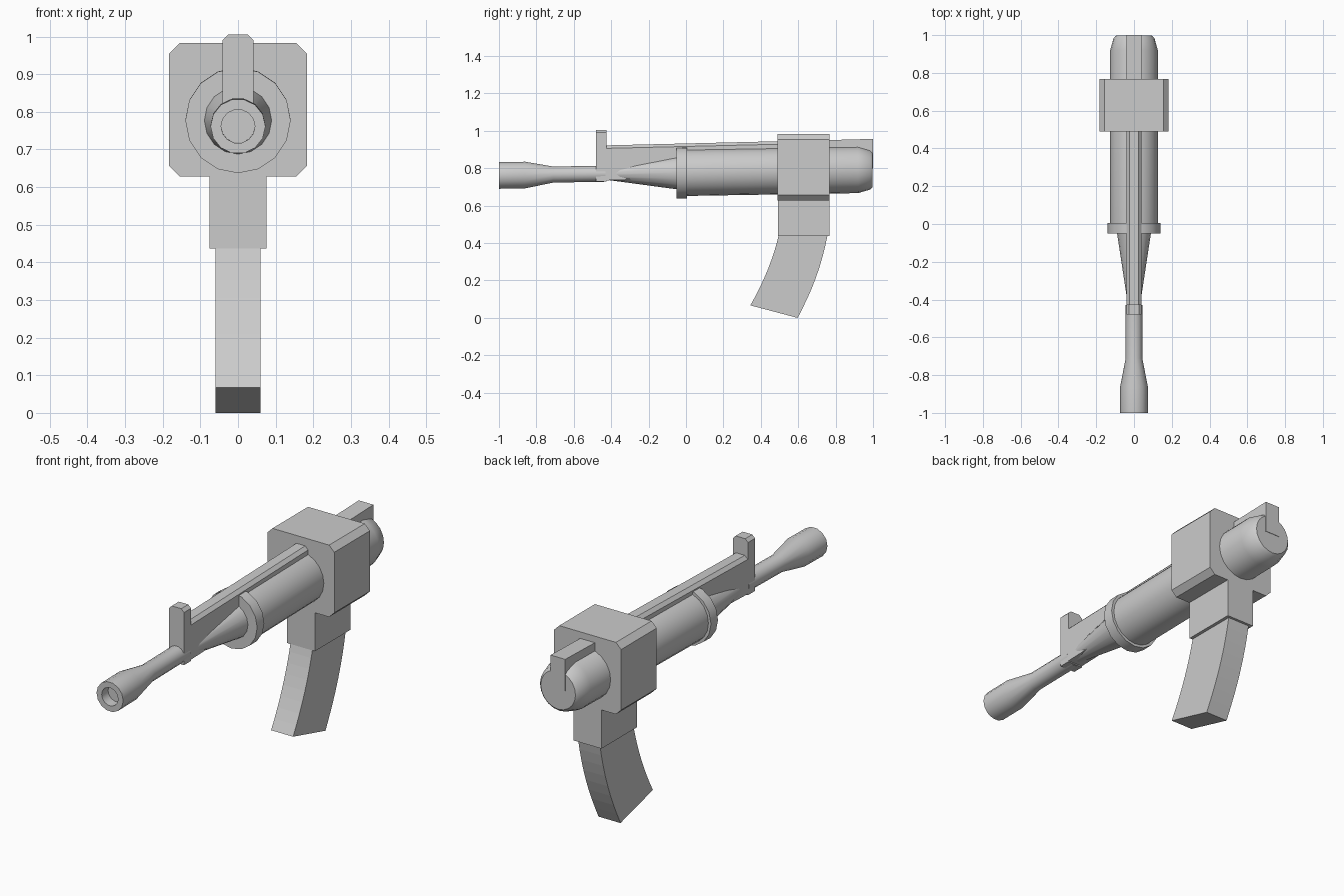
import bpy, bmesh, math
from mathutils import Vector

if "Cube" in bpy.data.objects:
    bpy.data.objects.remove(bpy.data.objects["Cube"])


def axis_z(y):
    # the bore line rises gently toward the rear
    return 0.778 + 0.0165 * y


def finish(name, bm, smooth=False):
    bmesh.ops.remove_doubles(bm, verts=bm.verts, dist=1e-5)
    bmesh.ops.recalc_face_normals(bm, faces=bm.faces)
    me = bpy.data.meshes.new(name)
    bm.to_mesh(me)
    bm.free()
    ob = bpy.data.objects.new(name, me)
    bpy.context.collection.objects.link(ob)
    if smooth:
        bpy.ops.object.select_all(action='DESELECT')
        ob.select_set(True)
        bpy.context.view_layer.objects.active = ob
        bpy.ops.object.shade_smooth_by_angle(angle=math.radians(31))
    return ob


def loft(name, rings, smooth=False):
    """Join equal-length rings of points into a capped solid."""
    bm = bmesh.new()
    loops = [[bm.verts.new(p) for p in r] for r in rings]
    n = len(loops[0])
    for a, b in zip(loops, loops[1:]):
        for i in range(n):
            j = (i + 1) % n
            bm.faces.new((a[i], a[j], b[j], b[i]))
    bm.faces.new(loops[0])
    bm.faces.new(loops[-1])
    return finish(name, bm, smooth)


def turned(name, profile, sides):
    """Round part along the bore line; profile is (y, radius)."""
    angles = [2 * math.pi * i / sides for i in range(sides)]
    rings = [[(r * math.cos(a), y, axis_z(y) + r * math.sin(a)) for a in angles]
             for y, r in profile]
    return loft(name, rings, True)


def block(name, half, y0, y1, z0, z1, top=0.0, bottom=0.0, rise=(0, 0)):
    """Box along y with chamfered long edges; rise lifts (bottom, top) at the rear."""
    rings = []
    for y, k in ((y0, 0), (y1, 1)):
        lo, hi = z0 + k * rise[0], z1 + k * rise[1]
        right = [(half - bottom, lo)]
        if bottom:
            right.append((half, lo + bottom))
        if top:
            right.append((half, hi - top))
        right.append((half - top, hi))
        if not bottom and not top:
            right = [(half, lo), (half, hi)]
        pts = right + [(-x, z) for x, z in reversed(right)]
        rings.append([(x, y, z) for x, z in pts])
    return loft(name, rings)


# barrel with flared muzzle and shallow bore
turned("barrel", [(-0.95, 0.045), (-1.0, 0.045), (-1.0, 0.073), (-0.86, 0.073),
                  (-0.71, 0.044), (-0.43, 0.044)], 14)

# tapered nose, collar and main tube
turned("nose_cone", [(-0.43, 0.032), (-0.04, 0.091)], 16)
turned("collar", [(-0.05, 0.14), (0.005, 0.14)], 16)
turned("main_tube", [(0.0, 0.126), (0.92, 0.126), (0.985, 0.108), (0.998, 0.095)], 20)

# top rib, in front of and behind the housing, and the front sight post
block("front_rib", 0.04, -0.44, 0.52, 0.735, 0.922, top=0.016, rise=(0.03, 0.023))
block("rear_rib", 0.04, 0.74, 1.0, 0.80, 0.95, rise=(0, 0.007))
block("front_sight", 0.041, -0.48, -0.425, 0.73, 1.005, top=0.015)
bpy.data.objects["front_sight"].data.update()

# chamfered housing and magazine well
block("housing", 0.183, 0.49, 0.768, 0.628, 0.983, top=0.028, bottom=0.028)
block("magazine_well", 0.076, 0.492, 0.768, 0.437, 0.64)


# curved magazine swept between two side curves
def bezier(a, b, c, t):
    return Vector(a).lerp(Vector(b), t).lerp(Vector(b).lerp(Vector(c), t), t)


rings = []
for i in range(9):
    t = i / 8
    f = bezier((0.498, 0.45), (0.452, 0.255), (0.344, 0.067), t)
    r = bezier((0.758, 0.45), (0.715, 0.213), (0.597, 0.003), t)
    if i == 8:
        r.y = 0.0
    rings.append([(-0.06, f.x, f.y), (0.06, f.x, f.y), (0.06, r.x, r.y), (-0.06, r.x, r.y)])
loft("magazine", rings)
